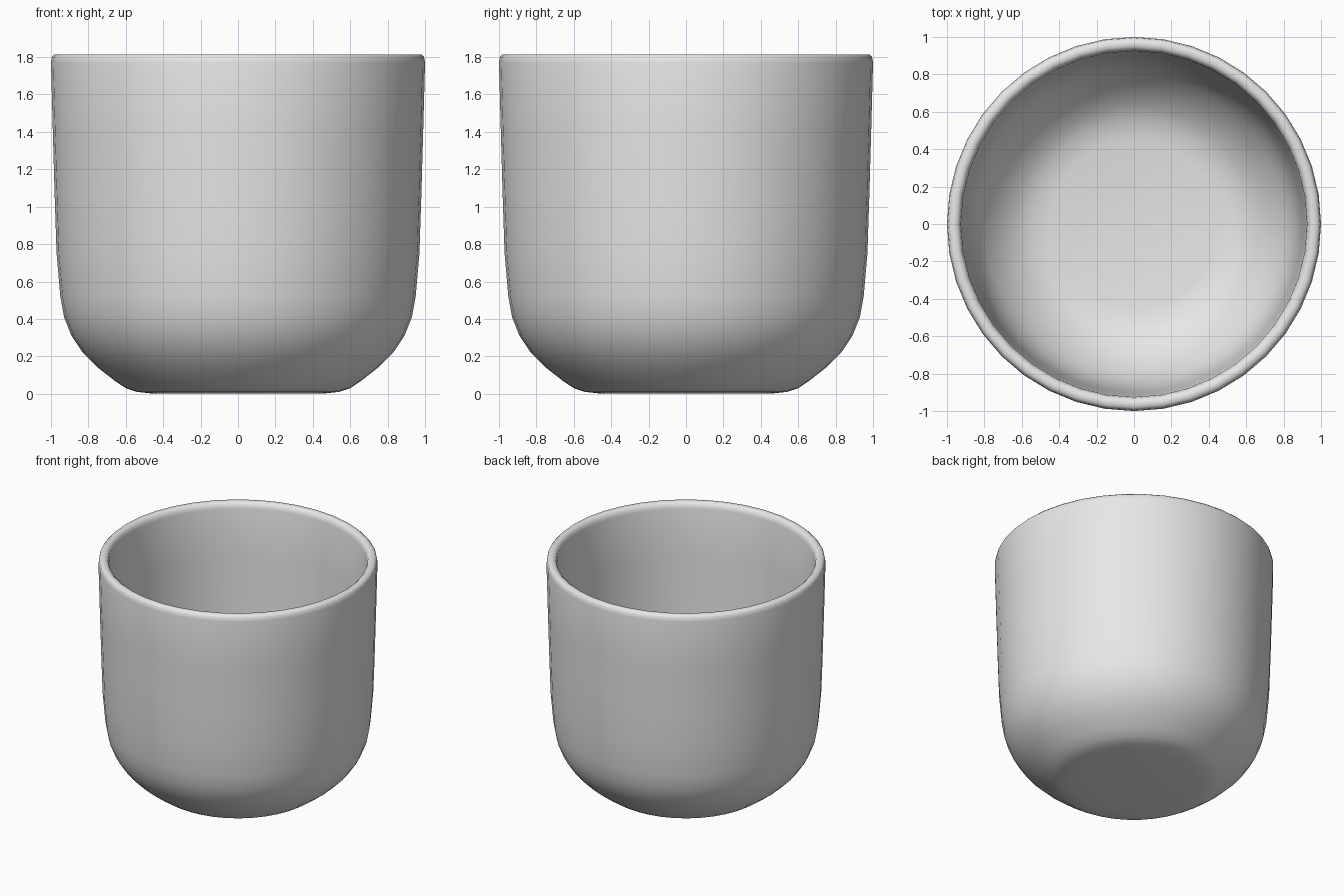
import bpy
import bmesh
import math

default_cube = bpy.data.objects.get("Cube")
if default_cube:
    bpy.data.objects.remove(default_cube, do_unlink=True)

SIDES = 40

# Plain clay grey
grey = bpy.data.materials.new("plain grey")
grey.use_nodes = True
colour = (0.8, 0.8, 0.8, 1.0)
grey.diffuse_color = colour
grey.node_tree.nodes["Principled BSDF"].inputs["Base Color"].default_value = colour

# Cup wall section (radius, height): underside, outer wall, rim, inner wall, floor
section = [
    (0, 0), (0.45, 0), (0.54, 0.01), (0.6, 0.03), (0.66, 0.07),
    (0.75, 0.14), (0.83, 0.22), (0.89, 0.31), (0.93, 0.41),
    (0.95, 0.52), (0.97, 0.75), (0.98, 1.05), (0.99, 1.4), (1.0, 1.77),
    (0.995, 1.8), (0.98, 1.815), (0.95, 1.815), (0.932, 1.8), (0.925, 1.77),
    (0.915, 1.4), (0.905, 1.05), (0.895, 0.75), (0.88, 0.55),
    (0.85, 0.42), (0.8, 0.32), (0.72, 0.22), (0.63, 0.14),
    (0.55, 0.1), (0.45, 0.08), (0, 0.08),
]

# Revolve the section around the z axis
bm = bmesh.new()
points = [bm.verts.new((r, 0, z)) for r, z in section]
edges = [bm.edges.new(pair) for pair in zip(points, points[1:])]
bmesh.ops.spin(bm, geom=points + edges, cent=(0, 0, 0), axis=(0, 0, 1),
               angle=math.tau, steps=SIDES, use_merge=False)
bmesh.ops.remove_doubles(bm, verts=bm.verts, dist=0.0005)
bmesh.ops.recalc_face_normals(bm, faces=bm.faces)

mesh = bpy.data.meshes.new("cup")
bm.to_mesh(mesh)
bm.free()
mesh.materials.append(grey)

cup = bpy.data.objects.new("cup", mesh)
bpy.context.collection.objects.link(cup)
for face in mesh.polygons:
    face.use_smooth = True
